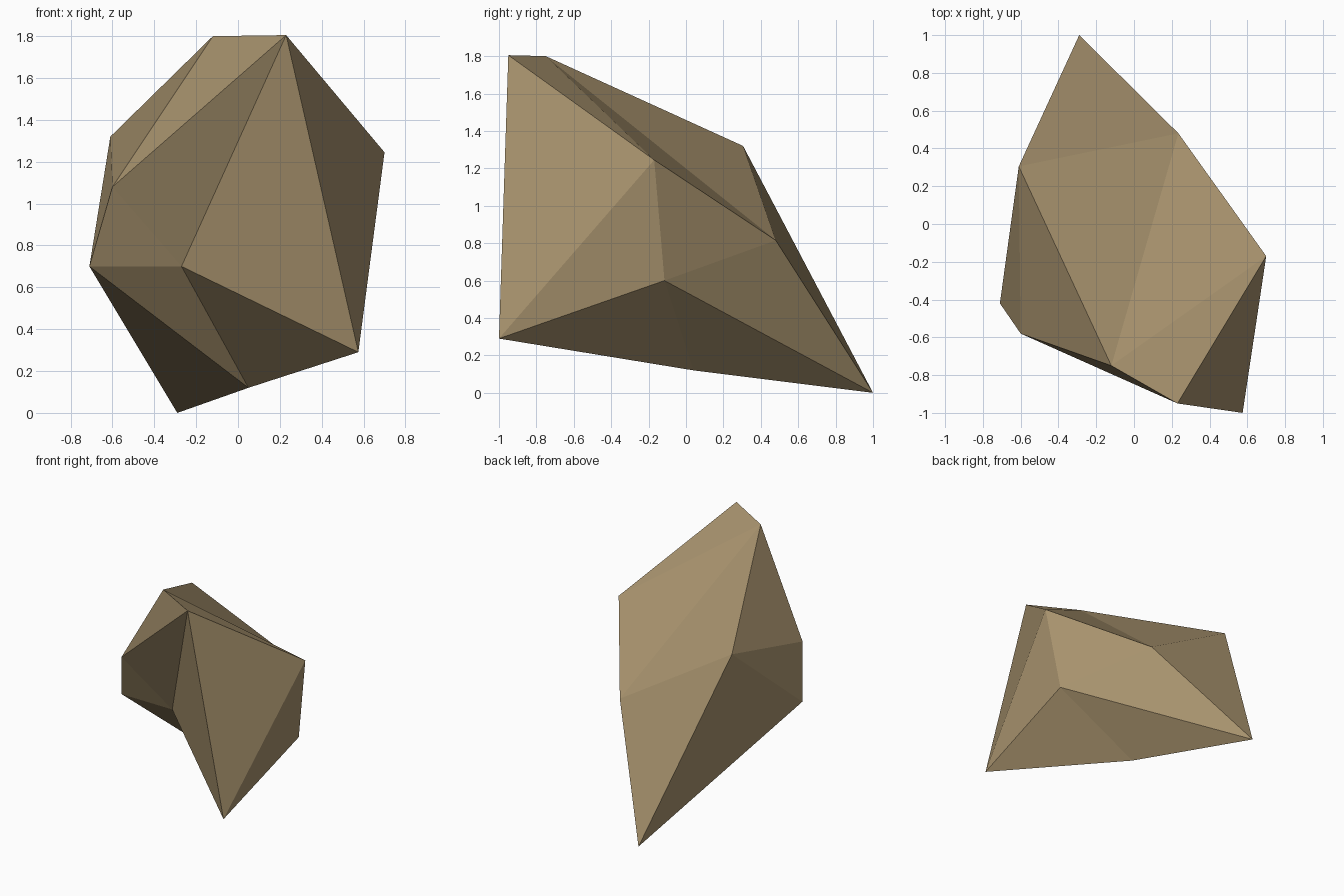
import bpy, bmesh

if "Cube" in bpy.data.objects:
    bpy.data.objects.remove(bpy.data.objects["Cube"])

# Faceted boulder: a distorted icosahedron (two poles, two rings of five)
bottom = (0.05, 0.04, 0.12)
top = (-0.12, -0.75, 1.80)
lower = [(0.575, -1.0, 0.29), (0.605, -0.115, 0.60), (-0.29, 1.0, 0.0),
         (-0.71, -0.42, 0.70), (-0.27, -0.425, 0.70)]
upper = [(0.70, -0.17, 1.245), (0.235, 0.48, 0.815), (-0.61, 0.305, 1.32),
         (-0.60, -0.58, 1.08), (0.23, -0.95, 1.805)]

bm = bmesh.new()
b, t = bm.verts.new(bottom), bm.verts.new(top)
lo = [bm.verts.new(p) for p in lower]
up = [bm.verts.new(p) for p in upper]
for i in range(5):
    j = (i + 1) % 5
    bm.faces.new((b, lo[j], lo[i]))        # underside
    bm.faces.new((lo[i], lo[j], up[i]))    # side band
    bm.faces.new((up[i], lo[j], up[j]))
    bm.faces.new((t, up[i], up[j]))        # cap
bmesh.ops.recalc_face_normals(bm, faces=bm.faces)

mesh = bpy.data.meshes.new("boulder")
bm.to_mesh(mesh)
bm.free()
stone = bpy.data.materials.new("brown stone")
stone.diffuse_color = (0.39, 0.29, 0.155, 1)
stone.use_nodes = True
stone.node_tree.nodes["Principled BSDF"].inputs["Base Color"].default_value = stone.diffuse_color
mesh.materials.append(stone)
bpy.context.collection.objects.link(bpy.data.objects.new("boulder", mesh))
